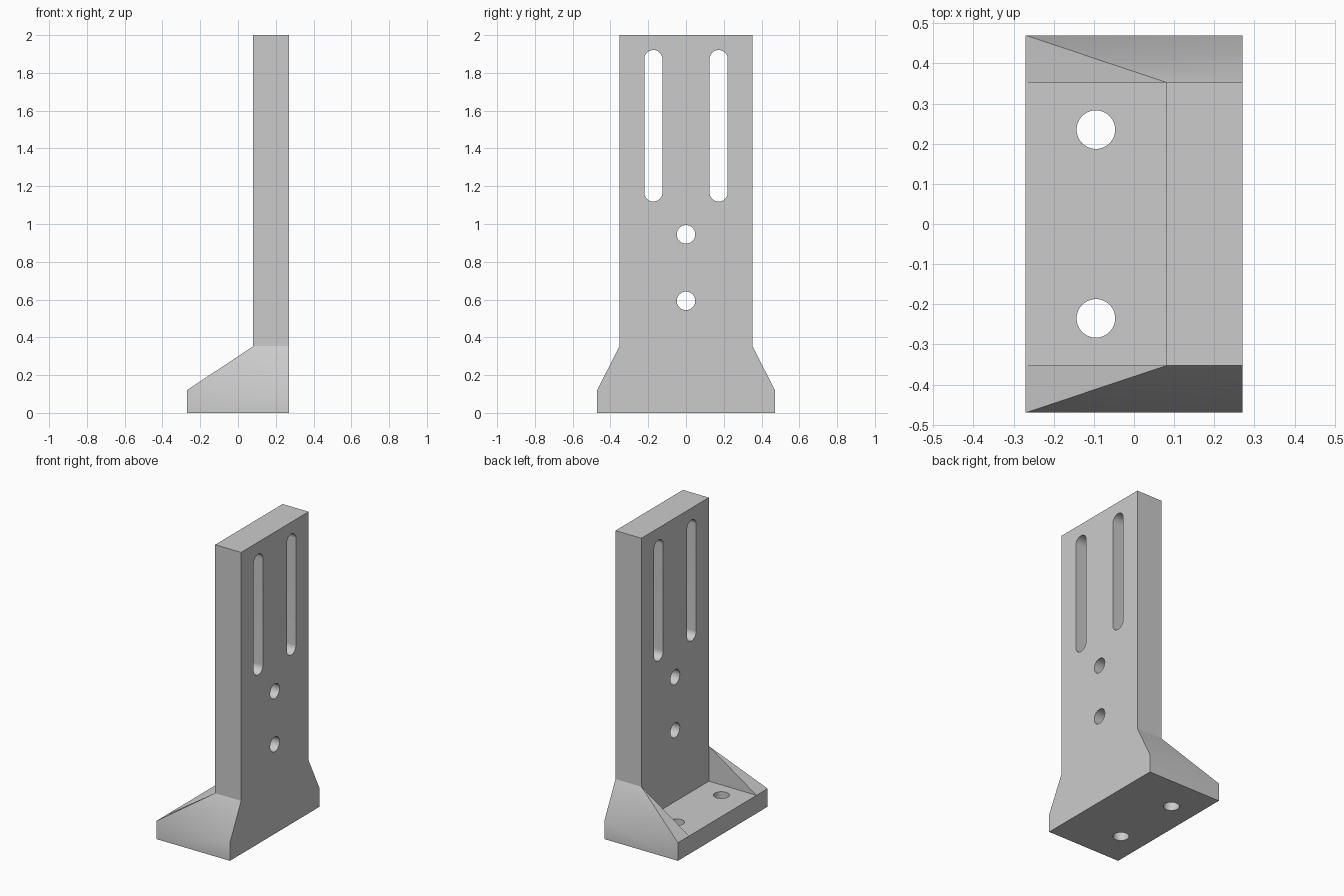
import bpy, bmesh
from math import sin, cos, pi
from mathutils import Vector

cube = bpy.data.objects.get("Cube")
if cube:
    bpy.data.objects.remove(cube, do_unlink=True)

# Main dimensions
BACK = 0.27      # half depth of the foot
WALL = 0.08      # inner face of the upright
HALF = 0.353     # half width of the upright, also the gusset height
FOOT = 0.47      # half width of the foot
THICK = 0.12     # foot thickness
TOP = 2.0

grey = bpy.data.materials.new("plain grey")
grey.use_nodes = True
colour = (0.6, 0.6, 0.6, 1)
grey.diffuse_color = colour
grey.node_tree.nodes["Principled BSDF"].inputs["Base Color"].default_value = colour


def finish(bm, name):
    bmesh.ops.remove_doubles(bm, verts=bm.verts, dist=1e-4)
    bmesh.ops.recalc_face_normals(bm, faces=bm.faces)
    mesh = bpy.data.meshes.new(name)
    bm.to_mesh(mesh)
    bm.free()
    obj = bpy.data.objects.new(name, mesh)
    bpy.context.collection.objects.link(obj)
    return obj


def plane_x(x, outline):
    return [(x, y, z) for y, z in outline]


# Half of the bracket, one outline per flat face
peak, tip, inner = (WALL, HALF, HALF), (-BACK, FOOT, THICK), (-BACK, HALF, THICK)
half_faces = [
    plane_x(BACK, [(0, 0), (FOOT, 0), (FOOT, THICK), (HALF, HALF), (HALF, TOP), (0, TOP)]),
    plane_x(WALL, [(0, THICK), (HALF, THICK), (HALF, HALF), (HALF, TOP), (0, TOP)]),
    plane_x(-BACK, [(0, 0), (FOOT, 0), (FOOT, THICK), (HALF, THICK), (0, THICK)]),
    # underside, foot top, upright top
    [(-BACK, 0, 0), (-BACK, FOOT, 0), (BACK, FOOT, 0), (BACK, 0, 0)],
    [(-BACK, 0, THICK), inner, (WALL, HALF, THICK), (WALL, 0, THICK)],
    [(WALL, 0, TOP), (WALL, HALF, TOP), (BACK, HALF, TOP), (BACK, 0, TOP)],
    # foot side, flared side, upright side
    [(-BACK, FOOT, 0), (BACK, FOOT, 0), (BACK, FOOT, THICK), tip],
    [tip, (BACK, FOOT, THICK), (BACK, HALF, HALF), peak],
    [peak, (BACK, HALF, HALF), (BACK, HALF, TOP), (WALL, HALF, TOP)],
    # gusset inner wall and sloping top
    [inner, (WALL, HALF, THICK), peak],
    [inner, peak, tip],
]
bm = bmesh.new()
for side in (1, -1):
    for face in half_faces:
        bm.faces.new([bm.verts.new((x, side * y, z)) for x, y, z in face])
bmesh.ops.remove_doubles(bm, verts=bm.verts, dist=1e-4)
seam = [e for e in bm.edges if all(abs(v.co.y) < 1e-4 for v in e.verts)]
bmesh.ops.dissolve_edges(bm, edges=seam, use_verts=True)
bracket = finish(bm, "bracket")
bracket.data.materials.append(grey)


def cutter(name, centre, axis, radius, stretch=0.0, steps=32):
    """Round or slotted prism along an axis; stretch lengthens it in z."""
    u, v = (Vector((0, 1, 0)), Vector((0, 0, 1))) if axis.x else (Vector((1, 0, 0)), Vector((0, 1, 0)))
    ring = []
    for i in range(steps + 1):
        a = pi * i / steps
        ring.append(u * radius * cos(a) + v * (radius * sin(a) + stretch))
    ring += [-p for p in ring]
    bm = bmesh.new()
    base = [bm.verts.new(Vector(centre) + p - axis * 0.3) for p in ring]
    bmesh.ops.remove_doubles(bm, verts=base, dist=1e-4)
    face = bm.faces.new([p for p in base if p.is_valid])
    out = bmesh.ops.extrude_face_region(bm, geom=[face])
    moved = [g for g in out["geom"] if isinstance(g, bmesh.types.BMVert)]
    bmesh.ops.translate(bm, verts=moved, vec=axis * 0.6)
    obj = finish(bm, name)
    obj.data.materials.append(grey)
    obj.hide_render = True
    return obj


across, upward = Vector((1, 0, 0)), Vector((0, 0, 1))
cutters = [cutter("upright_hole", (0.17, 0, z), across, 0.049) for z in (0.593, 0.945)]
for side in (1, -1):
    cutters.append(cutter("slot", (0.17, side * 0.173, 1.52), across, 0.048, 0.353))
    cutters.append(cutter("foot_hole", (-0.095, side * 0.235, 0.06), upward, 0.048))

# Cut the holes and slots, then drop the cutters
for c in cutters:
    mod = bracket.modifiers.new(c.name, "BOOLEAN")
    mod.operation = "DIFFERENCE"
    mod.solver = "EXACT"
    mod.object = c
graph = bpy.context.evaluated_depsgraph_get()
result = bpy.data.meshes.new_from_object(bracket.evaluated_get(graph))
bracket.modifiers.clear()
bracket.data = result
for c in cutters:
    bpy.data.objects.remove(c, do_unlink=True)

# Smooth the hole walls and foot flare, keep the upright crease sharp
bpy.ops.object.select_all(action="DESELECT")
bracket.select_set(True)
bpy.context.view_layer.objects.active = bracket
bpy.ops.object.shade_smooth_by_angle(angle=pi / 6)
verts = bracket.data.vertices
for e in bracket.data.edges:
    if all(abs(verts[i].co.z - HALF) < 1e-3 and abs(abs(verts[i].co.y) - HALF) < 1e-3 for i in e.vertices):
        e.use_edge_sharp = True
